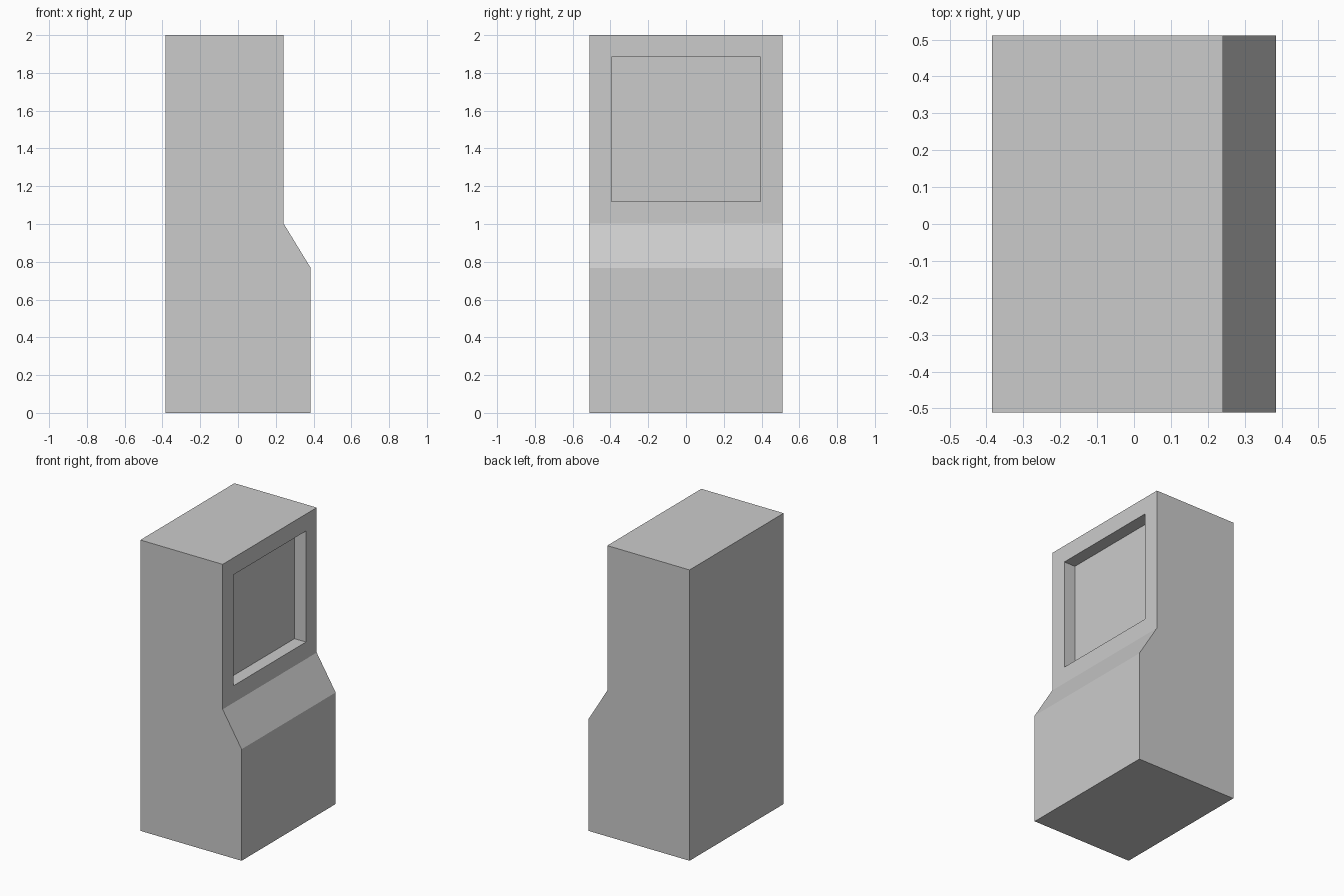
import bpy, bmesh
from mathutils import Vector

if "Cube" in bpy.data.objects:
    bpy.data.objects.remove(bpy.data.objects["Cube"])

HALF_WIDTH = 0.511
FRAME = 0.117       # border around the screen
DEPTH = 0.087       # screen recess

# Side profile (x, z)
profile = [(-0.385, 0), (0.385, 0), (0.385, 0.767),
           (0.241, 1.003), (0.241, 2), (-0.385, 2)]

# Cabinet body: side profile extruded across its width
bm = bmesh.new()
side = bm.faces.new([bm.verts.new((x, -HALF_WIDTH, z)) for x, z in profile])
ext = bmesh.ops.extrude_face_region(bm, geom=[side])
moved = [v for v in ext["geom"] if isinstance(v, bmesh.types.BMVert)]
bmesh.ops.translate(bm, verts=moved, vec=(0, 2 * HALF_WIDTH, 0))
bmesh.ops.recalc_face_normals(bm, faces=bm.faces)

# Recessed screen: inset the upper panel and push it inwards
panel = next(f for f in bm.faces
             if f.normal.x > 0.99 and f.calc_center_median().z > 1)
bmesh.ops.inset_region(bm, faces=[panel], thickness=FRAME, use_even_offset=True)
screen = bmesh.ops.extrude_discrete_faces(bm, faces=[panel])["faces"][0]
bmesh.ops.translate(bm, verts=screen.verts, vec=Vector((-DEPTH, 0, 0)))

mesh = bpy.data.meshes.new("arcade_cabinet")
bm.to_mesh(mesh)
bm.free()
cabinet = bpy.data.objects.new("arcade_cabinet", mesh)
bpy.context.collection.objects.link(cabinet)
